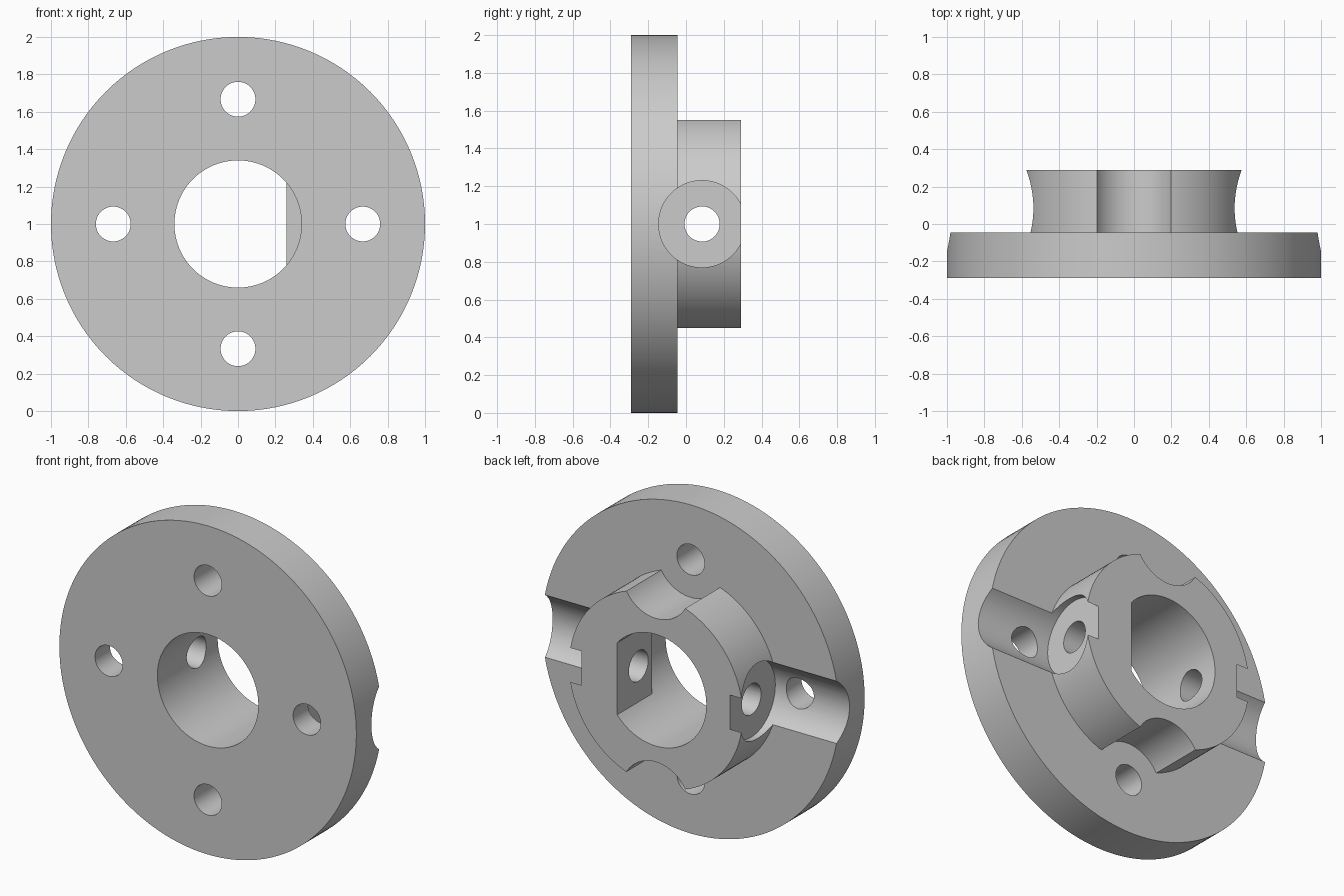
import bpy, math
from mathutils import Matrix

cube = bpy.data.objects.get("Cube")
if cube:
    bpy.data.objects.remove(cube, do_unlink=True)

MID = 1.0                               # height of the main axis
FRONT, SEAT, BACK = -0.29, -0.045, 0.29  # flange front, flange back, hub back
BOLT_CIRCLE, HOLE, RELIEF = 0.667, 0.093, 0.23
SCREW_Y = 0.085                         # depth of the cross screw axis

grey = bpy.data.materials.new("plain grey")
grey.use_nodes = True
colour = (0.6, 0.6, 0.6, 1)
grey.diffuse_color = colour
grey.node_tree.nodes["Principled BSDF"].inputs["Base Color"].default_value = colour


def cylinder(name, radius, start, end, x=0, z=MID, sides=64):
    """Cylinder along y from start to end."""
    bpy.ops.mesh.primitive_cylinder_add(vertices=sides, radius=radius, depth=end - start)
    ob = bpy.context.object
    ob.name = name
    ob.data.transform(Matrix.Translation((x, (start + end) / 2, z))
                      @ Matrix.Rotation(math.pi / 2, 4, 'X'))
    return ob


def cross_cylinder(name, radius, start, end):
    """Cylinder along x at the height of the cross screws."""
    bpy.ops.mesh.primitive_cylinder_add(vertices=64, radius=radius, depth=end - start)
    ob = bpy.context.object
    ob.name = name
    ob.data.transform(Matrix.Translation(((start + end) / 2, SCREW_Y, MID))
                      @ Matrix.Rotation(math.pi / 2, 4, 'Y'))
    return ob


def combine(target, tool, operation='DIFFERENCE'):
    """Apply a boolean and discard the tool."""
    mod = target.modifiers.new("cut", 'BOOLEAN')
    mod.operation, mod.solver, mod.object = operation, 'EXACT', tool
    bpy.context.view_layer.objects.active = target
    bpy.ops.object.modifier_apply(modifier=mod.name)
    bpy.data.objects.remove(tool, do_unlink=True)


# Hub with scallops above and below that clear the bolt heads
hub = cylinder("hub", 0.585, SEAT - 0.1, BACK, sides=128)
for side in (-1, 1):
    combine(hub, cylinder("scallop", RELIEF, SEAT, 0.5, z=MID + side * BOLT_CIRCLE))

# Round flange joined to the hub
body = cylinder("flanged_hub", 1.0, FRONT, SEAT, sides=128)
combine(body, hub, 'UNION')

# Bore, with a flat on the left wall along the hub only
bore = cylinder("bore", 0.34, -0.5, 0.5, sides=96)
bpy.ops.mesh.primitive_cube_add(size=1)
flat = bpy.context.object
flat.data.transform(Matrix.Translation((0.46, SEAT + 0.5, MID)) @ Matrix.Diagonal((0.4, 1, 1, 1)))
combine(bore, flat)
combine(body, bore)

# Side channels with flat screw seats
for start, end in ((-1.2, -0.5), (0.5, 1.2)):
    combine(body, cross_cylinder("channel", RELIEF, start, end))

# Cross screw hole through both hub walls
combine(body, cross_cylinder("screw_hole", HOLE, -0.8, 0.8))

# Four bolt holes through the flange
for i in range(4):
    angle = i * math.pi / 2
    combine(body, cylinder("bolt_hole", HOLE, -0.5, 0.1, x=BOLT_CIRCLE * math.cos(angle),
                           z=MID + BOLT_CIRCLE * math.sin(angle), sides=48))

# Finish
body.data.materials.clear()
body.data.materials.append(grey)
for face in body.data.polygons:
    face.material_index = 0
bpy.ops.object.select_all(action='DESELECT')
body.select_set(True)
bpy.context.view_layer.objects.active = body
bpy.ops.object.shade_smooth_by_angle(angle=math.radians(30))
